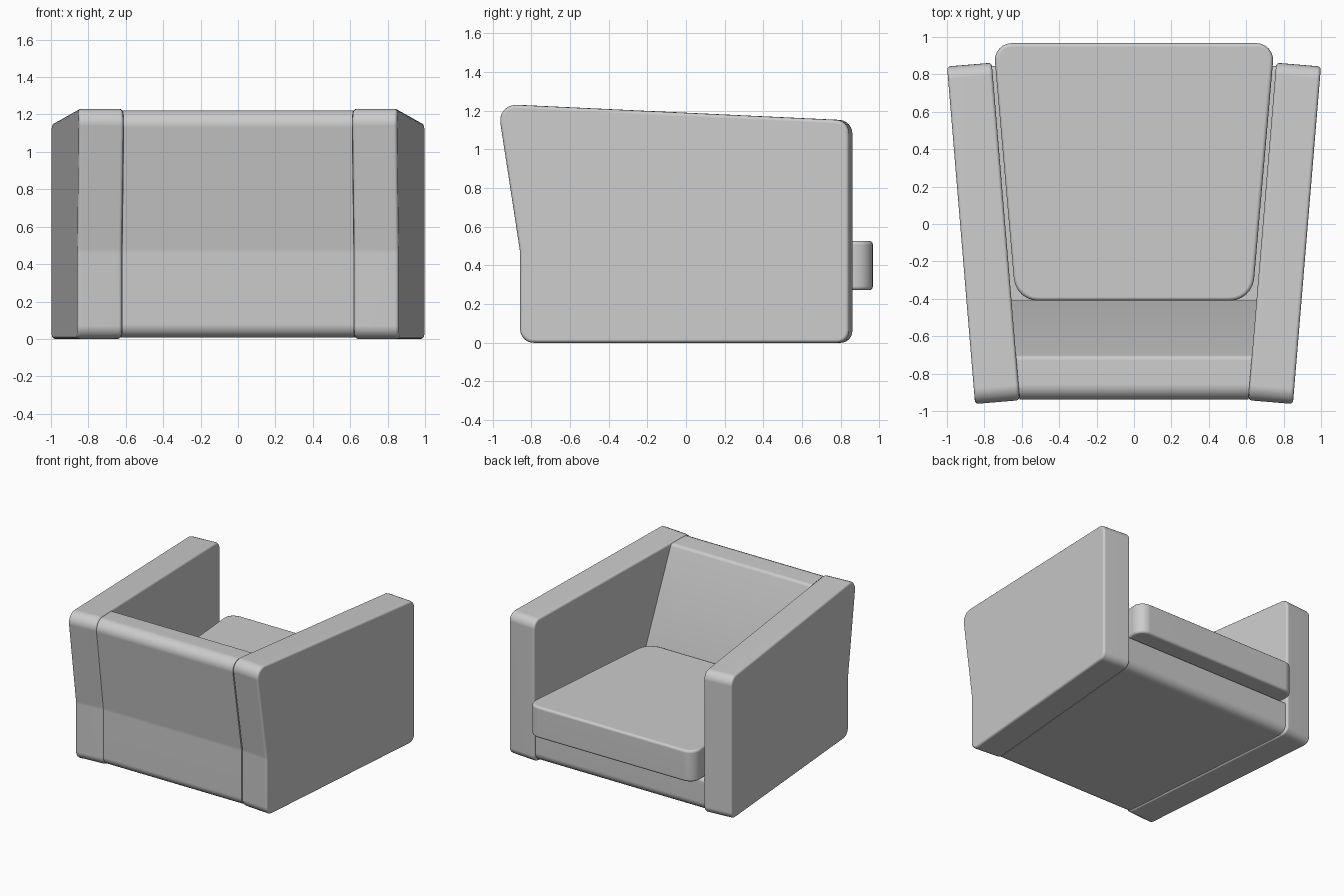
import bpy, bmesh, math
from mathutils import Vector

if "Cube" in bpy.data.objects:
    bpy.data.objects.remove(bpy.data.objects["Cube"])

SLOPE = 0.083    # outward splay of the arms
INNER = 0.689    # inner arm face x at y = 0


def rounded(corners, segs=6):
    """Outline from (a, b, radius) corners with arcs."""
    out = []
    n = len(corners)
    for i, (a, b, r) in enumerate(corners):
        p = Vector((a, b))
        if r == 0:
            out.append(p)
            continue
        d1 = (Vector(corners[i - 1][:2]) - p).normalized()
        d2 = (Vector(corners[(i + 1) % n][:2]) - p).normalized()
        half = d1.angle(d2) / 2
        t = r / math.tan(half)
        c = p + (d1 + d2).normalized() * (r / math.sin(half))
        v1, v2 = (p + d1 * t - c).normalized(), (p + d2 * t - c).normalized()
        k = segs if half < 1.2 else 1
        out += [c + v1.slerp(v2, j / k) * r for j in range(k + 1)]
    return out


def prism(name, corners, place, t0, t1, bevel=0.0):
    """Extrude an outline from t0 to t1, mapped to space by place(a, b, t)."""
    bm = bmesh.new()
    pts = rounded(corners)
    rings = [[bm.verts.new(place(p.x, p.y, t)) for p in pts] for t in (t0, t1)]
    caps = [bm.faces.new(r) for r in rings]
    for i in range(len(pts)):
        bm.faces.new((rings[0][i - 1], rings[0][i], rings[1][i], rings[1][i - 1]))
    bmesh.ops.recalc_face_normals(bm, faces=bm.faces)
    if bevel:
        edges = list({e for f in caps for e in f.edges})
        bmesh.ops.bevel(bm, geom=edges, offset=bevel, segments=3,
                        profile=0.5, affect='EDGES')
    me = bpy.data.meshes.new(name)
    bm.to_mesh(me)
    bm.free()
    ob = bpy.data.objects.new(name, me)
    bpy.context.collection.objects.link(ob)
    bpy.ops.object.select_all(action='DESELECT')
    ob.select_set(True)
    bpy.context.view_layer.objects.active = ob
    bpy.ops.object.shade_smooth_by_angle(angle=math.radians(40))
    wn = ob.modifiers.new("weighted_normals", 'WEIGHTED_NORMAL')
    wn.keep_sharp = True
    return ob


def arm_space(u, z, t):
    return (INNER + SLOPE * u + t, u - SLOPE * t, z)


def between_arms(y, z, t):
    return (t * (INNER + SLOPE * y), y, z)


def flat(x, y, z):
    return (x, y, z)


# splayed arms, mirrored
arm = prism("arms", [(-0.84, 0, 0.07), (0.862, 0, 0.06), (0.862, 1.15, 0.07),
                     (-0.957, 1.235, 0.08), (-0.84, 0.47, 0.15)],
            arm_space, 0, 0.239, 0.018)
mirror = arm.modifiers.new("mirror", 'MIRROR')
mirror.use_axis[0] = True

# wedge-shaped backrest
prism("backrest", [(-0.84, 0.008, 0.07), (-0.41, 0.008, 0), (-0.41, 0.46, 0),
                   (-0.71, 1.215, 0.03), (-0.953, 1.226, 0.08),
                   (-0.84, 0.47, 0.15)], between_arms, -1, 1)

# base under the cushion
prism("base", [(-0.41, 0.008, 0), (0.845, 0.008, 0.07), (0.845, 0.27, 0.03),
               (-0.41, 0.27, 0)], between_arms, -1, 1)

# seat cushion
prism("seat_cushion", [(-0.632, -0.41, 0.13), (0.632, -0.41, 0.13),
                       (0.752, 0.967, 0.09), (-0.752, 0.967, 0.09)],
      flat, 0.272, 0.527, 0.02)
